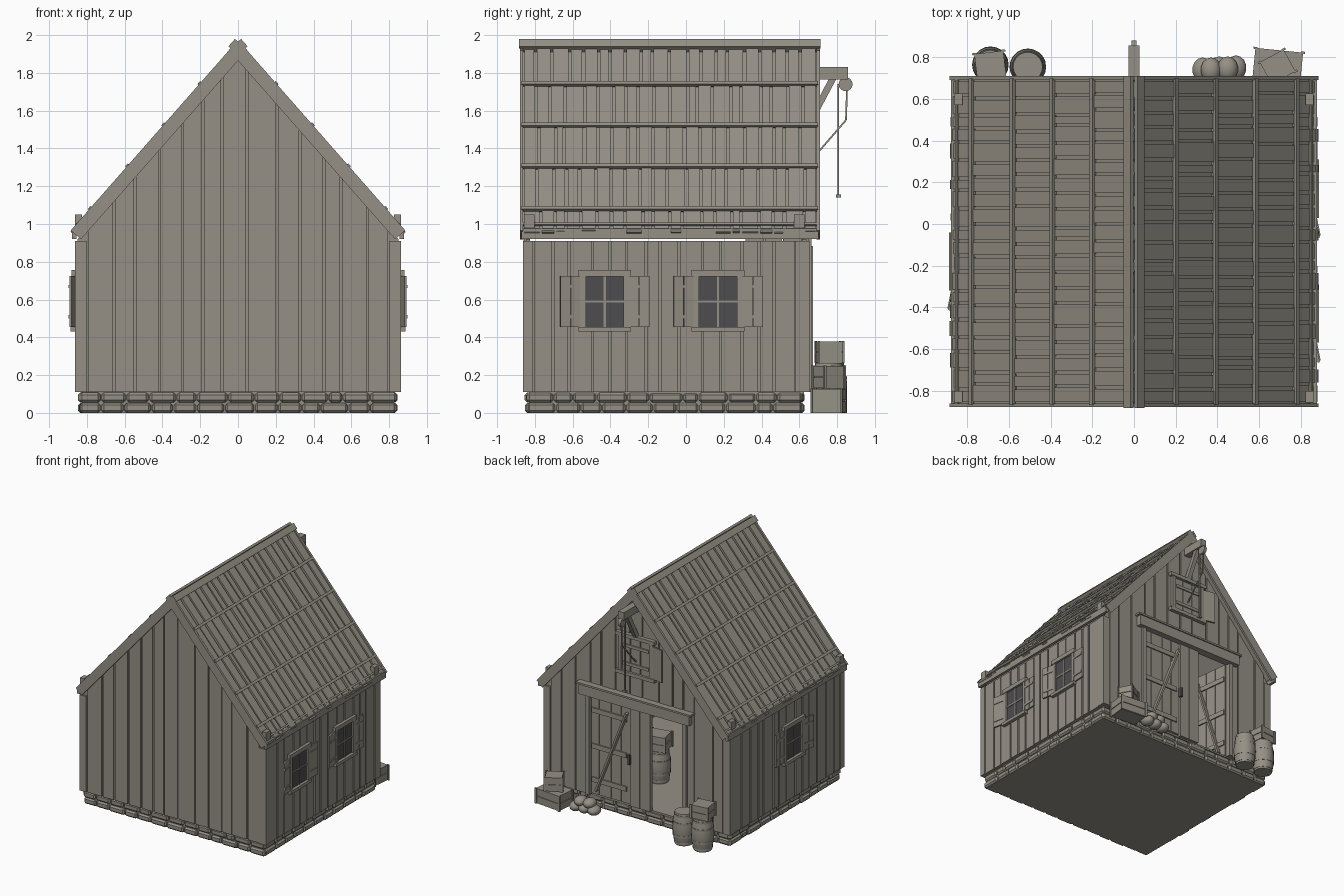
import bpy, bmesh, math, random
from mathutils import Matrix, Vector

random.seed(4)
if "Cube" in bpy.data.objects:
    bpy.data.objects.remove(bpy.data.objects["Cube"], do_unlink=True)


def material(name, rgb):
    m = bpy.data.materials.new(name)
    m.use_nodes = True
    m.diffuse_color = (*rgb, 1)
    m.node_tree.nodes["Principled BSDF"].inputs["Base Color"].default_value = (*rgb, 1)
    return m


WOOD = material("weathered wood", (0.30, 0.28, 0.235))
GLASS = material("dark glass", (0.075, 0.075, 0.08))


def box(bm, lo, hi, matrix=Matrix()):
    lo, hi = Vector(lo), Vector(hi)
    m = matrix @ Matrix.Translation((lo + hi) / 2) @ Matrix.Diagonal((*(hi - lo), 1))
    bmesh.ops.create_cube(bm, size=1, matrix=m)


def beam(bm, p, q, w, h):
    p, q = Vector(p), Vector(q)
    rot = (q - p).to_track_quat("Z", "Y").to_matrix().to_4x4()
    box(bm, (-w / 2, -h / 2, 0), (w / 2, h / 2, (q - p).length), Matrix.Translation(p) @ rot)


def prism(bm, outline, y0, y1):
    """Extrude an outline in the xz plane from y0 to y1."""
    face = bm.faces.new([bm.verts.new((x, y0, z)) for x, z in outline])
    new = bmesh.ops.extrude_face_region(bm, geom=[face])["geom"]
    bmesh.ops.translate(bm, vec=(0, y1 - y0, 0),
                        verts=[v for v in new if isinstance(v, bmesh.types.BMVert)])


def finish(bm, name, mat=WOOD, smooth=False, bevel=0):
    bmesh.ops.recalc_face_normals(bm, faces=bm.faces)
    mesh = bpy.data.meshes.new(name)
    bm.to_mesh(mesh)
    bm.free()
    mesh.materials.append(mat)
    ob = bpy.data.objects.new(name, mesh)
    bpy.context.collection.objects.link(ob)
    if bevel:
        mod = ob.modifiers.new("bevel", "BEVEL")
        mod.width, mod.segments = bevel, 1
    if smooth:
        bpy.ops.object.select_all(action="DESELECT")
        ob.select_set(True)
        bpy.context.view_layer.objects.active = ob
        bpy.ops.object.shade_smooth_by_angle(angle=math.radians(35))
    return ob


def spans(a, b, step, gap):
    """Split a..b into uneven pieces with a gap between neighbours."""
    n = max(1, round((b - a) / step))
    cuts = [a + (b - a) * (i + (random.uniform(-0.22, 0.22) if 0 < i < n else 0)) / n
            for i in range(n + 1)]
    return [(p + gap / 2, q - gap / 2) for p, q in zip(cuts, cuts[1:])]


# Main dimensions
W, FRONT, BACK, BASE, EAVE = 0.86, -0.86, 0.65, 0.11, 0.91
SLOPE = 1.138
ANGLE = math.atan(SLOPE)
DOOR, DOOR_TOP = 0.43, 0.95


def roof_under(x):
    return 1.885 - SLOPE * abs(x)


# Stone plinth: core slab with two courses of chunky stones
bm = bmesh.new()
box(bm, (-0.825, -0.83, 0), (0.825, 0.61, BASE))
finish(bm, "plinth_core")
bm = bmesh.new()
for row in range(2):
    z0, z1 = row * 0.055, row * 0.055 + 0.053
    for a, b in spans(-0.84, 0.84, 0.13, 0.006):
        for y, out in ((-0.83, -1), (0.605, 1)):
            d = random.uniform(0.014, 0.024)
            box(bm, (a, y - d, z0), (b, y + d, z1))
    for a, b in spans(-0.845, 0.62, 0.13, 0.006):
        for s in (-1, 1):
            d = random.uniform(0.012, 0.024)
            box(bm, (s * 0.823 - d, a, z0), (s * 0.823 + d, b, z1))
finish(bm, "plinth_stones", bevel=0.014)

# Floor sill
bm = bmesh.new()
box(bm, (-0.83, -0.83, 0.10), (0.83, 0.625, 0.115))
finish(bm, "floor")


# Gable walls: backing plus separate upright boards
def gable_piece(bm, a, b, z, y0, y1):
    top = [(b, roof_under(b))] + ([(0, roof_under(0))] if a < 0 < b else []) + [(a, roof_under(a))]
    prism(bm, [(a, z), (b, z)] + top, y0, y1)


bm = bmesh.new()
gable_piece(bm, -0.85, 0.85, BASE, FRONT + 0.012, FRONT + 0.035)
for a, b in spans(-0.8, 0.8, 0.125, 0.012):
    gable_piece(bm, a, b, BASE, FRONT + random.uniform(0, 0.004), FRONT + 0.013)
finish(bm, "front_wall")

bm = bmesh.new()
for a, b, z in ((-0.85, -DOOR, BASE), (-DOOR, DOOR, DOOR_TOP), (DOOR, 0.85, BASE)):
    gable_piece(bm, a, b, z, BACK - 0.035, BACK - 0.012)
    for p, q in spans(max(a, -0.8), min(b, 0.8), 0.115, 0.012):
        gable_piece(bm, p, q, z, BACK - 0.013, BACK - random.uniform(0, 0.004))
finish(bm, "back_wall")

# Side walls
for s, name in ((1, "left_wall"), (-1, "right_wall")):
    bm = bmesh.new()
    box(bm, (s * 0.825, FRONT + 0.01, BASE), (s * 0.848, BACK - 0.01, EAVE))
    for a, b in spans(-0.81, 0.58, 0.1, 0.012):
        box(bm, (s * 0.845, a, BASE), (s * (W - random.uniform(0, 0.004)), b, EAVE))
    finish(bm, name)

# Corner boards
bm = bmesh.new()
for s in (-1, 1):
    for y0, y1 in ((FRONT - 0.003, -0.81), (0.58, BACK + 0.003)):
        box(bm, (s * 0.80, y0, BASE), (s * (W + 0.002), y1, EAVE))
finish(bm, "corner_boards")

# Roof: local frame is distance down the slope, y, height above the slope
sheet, boards, strips, trim = (bmesh.new() for _ in range(4))
courses = (0, 0.3, 0.59, 0.88, 1.18, 1.335)
for s in (-1, 1):
    M = (Matrix.Translation((0, 0, 1.965)) @ Matrix.Diagonal((s, 1, 1, 1))
         @ Matrix.Rotation(ANGLE, 4, "Y"))
    box(sheet, (0, -0.865, -0.05), (1.32, 0.695, -0.022), M)
    for u0, u1 in zip(courses, courses[1:]):
        for a, b in spans(-0.862, 0.692, 0.078, 0.014):
            end = u1 + (random.uniform(-0.012, 0.008) if u1 == courses[-1] else 0)
            box(boards, (u0, a, -0.025), (end, b, random.uniform(-0.006, 0.002)), M)
    for u in courses[1:-1]:
        box(strips, (u - 0.011, -0.87, -0.005), (u + 0.011, 0.7, 0.013), M)
    box(strips, (1.28, -0.87, -0.005), (1.295, 0.7, 0.008), M)
    for y0, y1 in ((-0.88, -0.862), (0.692, 0.71)):
        box(trim, (0, y0, -0.066), (1.335, y1, 0.006), M)
    box(trim, (0, -0.885, 0.004), (0.052, 0.712, 0.022), M)
    # Fascia and small eave blocks
    box(trim, (s * 0.855, -0.872, 0.92), (s * 0.878, 0.702, 0.975))
    for y in (-0.83, 0.6):
        box(trim, (s * 0.825, y - 0.028, 0.98), (s * 0.862, y + 0.028, 1.05))
finish(sheet, "roof_sheathing")
finish(boards, "roof_boards")
finish(strips, "roof_strips")
finish(trim, "roof_trim")


# Side windows with ajar shutters
def window(name, s, y):
    frame, glass, shutter = bmesh.new(), bmesh.new(), bmesh.new()
    box(glass, (s * 0.858, y - 0.1, 0.455), (s * 0.864, y + 0.1, 0.725))
    for k in (-1, 1):
        box(frame, (s * 0.85, y + k * 0.1, 0.45), (s * 0.877, y + k * 0.13, 0.73))
    box(frame, (s * 0.85, y - 0.14, 0.722), (s * 0.882, y + 0.14, 0.757))
    box(frame, (s * 0.85, y - 0.14, 0.43), (s * 0.888, y + 0.14, 0.456))
    box(frame, (s * 0.86, y - 0.006, 0.455), (s * 0.87, y + 0.006, 0.725))
    box(frame, (s * 0.86, y - 0.1, 0.584), (s * 0.87, y + 0.1, 0.596))
    for k, swing in ((-1, 0.2), (1, 0.05)):
        turn = Matrix.Translation((s * 0.866, y + k * 0.13, 0)) @ Matrix.Rotation(-s * k * swing * s * s, 4, "Z")
        for i in range(2):
            box(shutter, (-0.006, k * i * 0.055, 0.455), (0.006, k * (i * 0.055 + 0.052), 0.725), turn)
        for z in (0.5, 0.66):
            box(shutter, (0.004 * s, 0, z), (0.011 * s, k * 0.1, z + 0.018), turn)
    finish(glass, name + "_glass", GLASS)
    finish(frame, name + "_frame")
    finish(shutter, name + "_shutters")


window("left_front_window", 1, -0.43)
window("left_back_window", 1, 0.17)
window("right_window", -1, -0.18)


# Doors: planks, ledges, diagonal brace and latch, hinged at the local origin
def door(name, width, matrix, flip):
    bm = bmesh.new()
    for a, b in spans(0, width, 0.09, 0.006):
        box(bm, (a, -0.012, BASE + 0.01), (b, 0.008, DOOR_TOP), matrix)
    for z in (0.22, 0.5, 0.8):
        box(bm, (0.01, 0, z), (width - 0.03, 0.018, z + 0.04), matrix)
        box(bm, (0.01, -0.02, z), (width - 0.03, 0, z + 0.04), matrix)
    ends = [matrix @ Vector(p) for p in ((0.06, 0.022, 0.16), (width - 0.02, 0.022, 0.88))]
    beam(bm, *ends, 0.04, 0.016)
    finish(bm, name)


half_turn = Matrix.Rotation(math.pi, 4, "Z")
door("closed_door", 0.36, Matrix.Translation((DOOR, 0.63, 0)) @ Matrix.Diagonal((-1, 1, 1, 1)), 1)
door("open_door", 0.31, Matrix.Translation((-DOOR, 0.62, 0)) @ Matrix.Rotation(-1.45, 4, "Z"), -1)
bm = bmesh.new()
box(bm, (0.055, 0.635, 0.46), (0.075, 0.668, 0.54))
finish(bm, "door_latch", GLASS)

# Fixed boards between the doors, jambs and the heavy lintel
bm = bmesh.new()
for a, b in ((-0.12, -0.03), (-0.022, 0.065)):
    box(bm, (a, 0.615, BASE), (b, 0.648, DOOR_TOP))
for s in (-1, 1):
    box(bm, (s * DOOR, 0.61, BASE), (s * 0.465, 0.665, DOOR_TOP))
box(bm, (-0.51, 0.64, 0.945), (0.51, 0.69, 1.03))
box(bm, (-0.53, 0.64, 1.03), (0.53, 0.70, 1.045))
finish(bm, "door_frame")

# Loft hatch
bm = bmesh.new()
for a, b in spans(-0.13, 0.13, 0.085, 0.006):
    box(bm, (a, 0.645, 1.24), (b, 0.66, 1.52))
for s in (-1, 1):
    box(bm, (s * 0.13, 0.645, 1.22), (s * 0.16, 0.672, 1.54))
for z in (1.21, 1.525):
    box(bm, (-0.18, 0.645, z), (0.18, 0.678, z + 0.03))
for z in (1.29, 1.44):
    box(bm, (-0.12, 0.65, z), (0.12, 0.669, z + 0.025))
turn = Matrix.Translation((-0.16, 0.665, 0)) @ Matrix.Rotation(-0.2, 4, "Z")
box(bm, (-0.1, -0.006, 1.24), (0, 0.006, 1.51), turn)
finish(bm, "loft_hatch")

# Hoist beam, brace, pulley and rope
bm = bmesh.new()
box(bm, (-0.026, 0.6, 1.765), (0.026, 0.858, 1.83))
beam(bm, (0, 0.65, 1.53), (0, 0.78, 1.775), 0.035, 0.035)
finish(bm, "hoist_beam")
bm = bmesh.new()
bmesh.ops.create_cone(bm, cap_ends=True, segments=16, radius1=0.037, radius2=0.037, depth=0.025,
                      matrix=Matrix.Translation((0, 0.845, 1.74)) @ Matrix.Rotation(math.pi / 2, 4, "Y"))
finish(bm, "pulley", smooth=True)
bm = bmesh.new()
rope = ((0, 0.853, 1.74), (0, 0.847, 1.55), (0, 0.70, 1.38), (0, 0.66, 1.34))
for p, q in zip(rope, rope[1:]):
    beam(bm, p, q, 0.009, 0.009)
beam(bm, (0, 0.806, 1.74), (0, 0.806, 1.15), 0.009, 0.009)
box(bm, (-0.016, 0.795, 1.14), (0.016, 0.82, 1.155))
finish(bm, "rope")


def barrel(name, x, y, z, r=0.088, h=0.265):
    bm = bmesh.new()
    rings = []
    for i in range(9):
        t = i / 8
        rad = r * (0.8 + 0.2 * math.sin(math.pi * t))
        rings.append([bm.verts.new((x + rad * math.cos(a), y + rad * math.sin(a), z + h * t))
                      for a in (k * math.tau / 20 for k in range(20))])
    for lo, hi in zip(rings, rings[1:]):
        for k in range(20):
            bm.faces.new((lo[k - 1], lo[k], hi[k], hi[k - 1]))
    for ring in (rings[0], rings[-1]):
        bm.faces.new(ring)
    for t in (0.08, 0.3, 0.7, 0.92):
        rad = r * (0.82 + 0.2 * math.sin(math.pi * t))
        bmesh.ops.create_cone(bm, cap_ends=True, segments=20, radius1=rad, radius2=rad, depth=0.016,
                              matrix=Matrix.Translation((x, y, z + h * t)))
    finish(bm, name, smooth=True)


def crate(name, x, y, z, size, height, turn):
    bm = bmesh.new()
    M = Matrix.Translation((x, y, z)) @ Matrix.Rotation(turn, 4, "Z")
    a, b = size[0] / 2, size[1] / 2
    box(bm, (-a + 0.006, -b + 0.006, 0), (a - 0.006, b - 0.006, height - 0.004), M)
    for i in range(2):
        z0 = i * height / 2
        box(bm, (-a, -b, z0 + 0.003), (a, b, z0 + height / 2 - 0.003), M)
    for sx in (-1, 1):
        for sy in (-1, 1):
            box(bm, (sx * a - 0.01, sy * b - 0.005, 0), (sx * a + 0.01, sy * b + 0.005, height), M)
    finish(bm, name)


# Goods outside and inside
barrel("barrel_outer", -0.69, 0.765, 0)
barrel("barrel_inner", -0.51, 0.755, 0)
barrel("barrel_stored", 0.14, 0.15, 0.115)
crate("barrel_crate", -0.69, 0.76, 0.265, (0.14, 0.13), 0.115, 0.12)
crate("large_crate", 0.69, 0.755, 0, (0.23, 0.16), 0.13, -0.1)
crate("small_crate", 0.69, 0.755, 0.13, (0.13, 0.12), 0.12, 0.5)
crate("stored_crate", 0.15, 0.15, 0.38, (0.16, 0.14), 0.13, 0.2)
bm = bmesh.new()
for x, y, z in ((0.33, 0.74, 0.04), (0.41, 0.745, 0.04), (0.49, 0.75, 0.04),
                (0.37, 0.74, 0.09), (0.45, 0.745, 0.09)):
    bmesh.ops.create_uvsphere(bm, u_segments=14, v_segments=8, radius=1,
                              matrix=Matrix.Translation((x, y, z)) @ Matrix.Diagonal((0.05, 0.06, 0.04, 1)))
finish(bm, "sacks", smooth=True)
